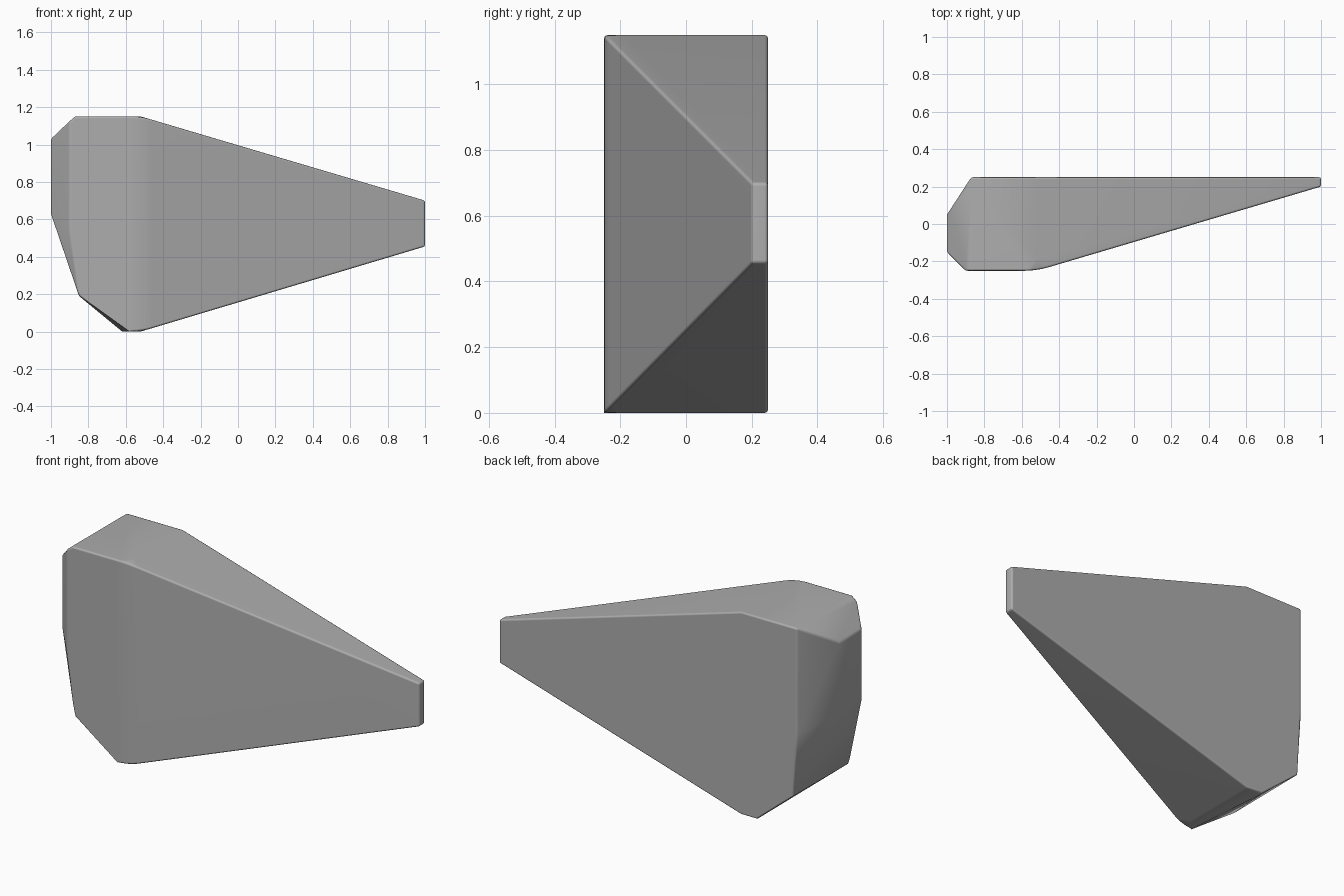
import bpy
import bmesh
import math

cube = bpy.data.objects.get("Cube")
if cube:
    bpy.data.objects.remove(cube, do_unlink=True)

stone = bpy.data.materials.new("plain grey stone")
stone.use_nodes = True
grey = (0.42, 0.42, 0.42, 1)
stone.diffuse_color = grey
stone.node_tree.nodes["Principled BSDF"].inputs["Base Color"].default_value = grey

FRONT, BACK = -0.25, 0.25
bm = bmesh.new()


def outline(y, points):
    for x, z in points:
        bm.verts.new((x, y, z))


# Corners of the flat front, flat back, narrow tip and blunt end
outline(FRONT, [(-0.9, 1.125), (-0.87, 1.15), (-0.52, 1.15), (-0.52, 0),
                (-0.58, 0), (-0.85, 0.19), (-0.9, 0.54)])
outline(BACK, [(-0.87, 1.15), (-0.52, 1.15), (1, 0.7), (1, 0.455),
               (-0.52, 0), (-0.62, 0), (-0.85, 0.19), (-0.87, 0.55)])
outline(0.2, [(1, 0.7), (1, 0.455)])
for y in (-0.15, 0.05):
    outline(y, [(-1, 1.03), (-1, 0.63)])

# Wrap the corners in a faceted shell
hull = bmesh.ops.convex_hull(bm, input=bm.verts[:])
loose = {g for g in hull["geom_interior"] + hull["geom_unused"]
         if isinstance(g, bmesh.types.BMVert)}
bmesh.ops.delete(bm, geom=list(loose), context="VERTS")
bmesh.ops.dissolve_limit(bm, angle_limit=math.radians(2),
                         verts=bm.verts[:], edges=bm.edges[:])

# Broad soft bend where the front starts to taper
bend = [e for e in bm.edges
        if all(abs(v.co.x + 0.52) < 0.01 and v.co.y < -0.24 for v in e.verts)]
bmesh.ops.bevel(bm, geom=bend, offset=0.06, segments=3, profile=0.5,
                affect="EDGES")
bmesh.ops.recalc_face_normals(bm, faces=bm.faces[:])

mesh = bpy.data.meshes.new("tapered_rock")
bm.to_mesh(mesh)
bm.free()
mesh.materials.append(stone)
rock = bpy.data.objects.new("tapered_rock", mesh)
bpy.context.collection.objects.link(rock)

# Small worn edges and smooth bends between flat facets
bpy.context.view_layer.objects.active = rock
rock.select_set(True)
bpy.ops.object.shade_smooth()
bevel = rock.modifiers.new("worn_edges", "BEVEL")
bevel.width = 0.01
bevel.segments = 2
bevel.limit_method = "ANGLE"
bevel.angle_limit = math.radians(40)
normals = rock.modifiers.new("flat_facets", "WEIGHTED_NORMAL")
normals.keep_sharp = True
